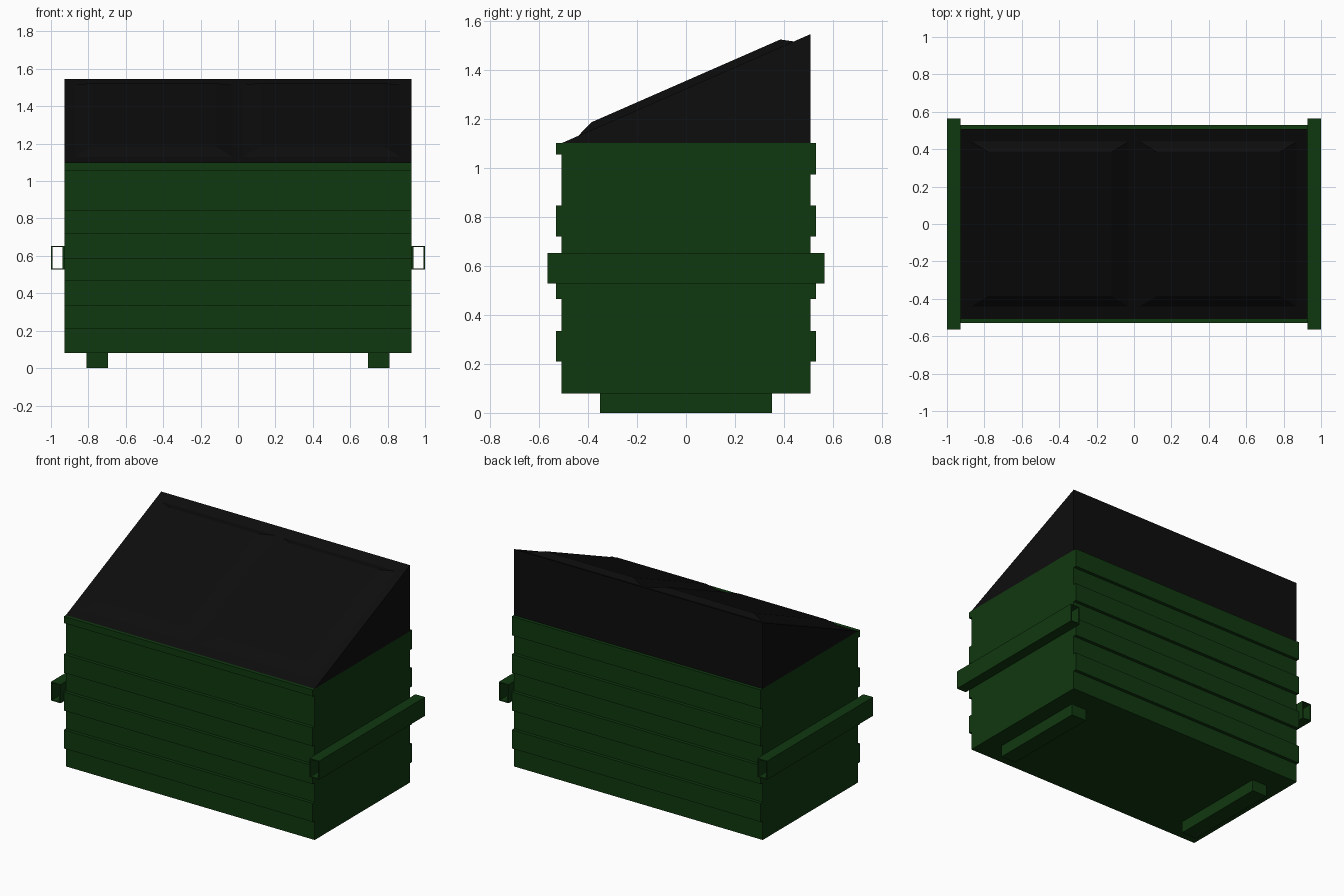
import bpy
import bmesh

cube = bpy.data.objects.get("Cube")
if cube:
    bpy.data.objects.remove(cube, do_unlink=True)


def material(name, color):
    mat = bpy.data.materials.new(name)
    mat.use_nodes = True
    mat.diffuse_color = color
    mat.node_tree.nodes["Principled BSDF"].inputs["Base Color"].default_value = color
    return mat


GREEN = material("dark green paint", (0.005, 0.04, 0.005, 1))
BLACK = material("black plastic", (0.004, 0.004, 0.004, 1))


def finish(name, bm, mat):
    bmesh.ops.recalc_face_normals(bm, faces=bm.faces)
    mesh = bpy.data.meshes.new(name)
    bm.to_mesh(mesh)
    bm.free()
    mesh.materials.append(mat)
    obj = bpy.data.objects.new(name, mesh)
    bpy.context.collection.objects.link(obj)
    return obj


def loft(name, ring_a, ring_b, mat):
    """Closed solid between two matching rings of points."""
    bm = bmesh.new()
    a = [bm.verts.new(p) for p in ring_a]
    b = [bm.verts.new(p) for p in ring_b]
    bm.faces.new(a)
    bm.faces.new(b)
    for i in range(len(a)):
        j = (i + 1) % len(a)
        bm.faces.new((a[i], a[j], b[j], b[i]))
    return finish(name, bm, mat)


def box(name, x, y, z, mat):
    def ring(h):
        return [(x[0], y[0], h), (x[1], y[0], h), (x[1], y[1], h), (x[0], y[1], h)]
    return loft(name, ring(z[0]), ring(z[1]), mat)


W, D, BASE, RIM, PEAK = 0.928, 0.508, 0.08, 1.10, 1.545

# Bin body
box("body", (-W, W), (-D, D), (BASE, RIM), GREEN)

# Horizontal ribs on front and back; the front top rib is a narrow lip
ribs = [(0.21, 0.335), (0.465, 0.59), (0.72, 0.845)]
for i, z in enumerate(ribs + [(1.055, RIM)]):
    box(f"front_rib_{i + 1}", (-W, W), (-0.53, -D), z, GREEN)
for i, z in enumerate(ribs + [(0.972, RIM)]):
    box(f"back_rib_{i + 1}", (-W, W), (D, 0.53), z, GREEN)

# Hollow lifting sleeves and floor skids on both sides
for side, s in (("left", 1), ("right", -1)):
    bm = bmesh.new()
    outer = [(W, 0.527), (1.0, 0.527), (1.0, 0.653), (W, 0.653)]
    inner = [(0.938, 0.533), (0.991, 0.533), (0.991, 0.647), (0.938, 0.647)]
    loops = [[bm.verts.new((s * x, y, z)) for x, z in pts]
             for pts, y in ((outer, -0.565), (outer, 0.565), (inner, 0.565), (inner, -0.565))]
    for k in range(4):
        a, b = loops[k], loops[(k + 1) % 4]
        for i in range(4):
            j = (i + 1) % 4
            bm.faces.new((a[i], a[j], b[j], b[i]))
    finish(f"{side}_lifting_sleeve", bm, GREEN)
    box(f"{side}_skid", sorted((s * 0.695, s * 0.81)), (-0.35, 0.35), (0, BASE), GREEN)

# Wedge-shaped hood
profile = [(-D, RIM), (D, RIM), (D, PEAK)]
loft("hood", [(-W, y, z) for y, z in profile], [(W, y, z) for y, z in profile], BLACK)


# Two raised lid panels with sloping borders
def slope_ring(x0, x1, y, lift):
    return [(px, py, RIM + (py + D) * (PEAK - RIM) / (2 * D) + lift)
            for px, py in ((x0, -y), (x1, -y), (x1, y), (x0, y))]


for side, s in (("left", 1), ("right", -1)):
    loft(f"{side}_lid_panel", slope_ring(s * 0.03, s * 0.87, 0.44, 0),
         slope_ring(s * 0.12, s * 0.78, 0.385, 0.032), BLACK)
